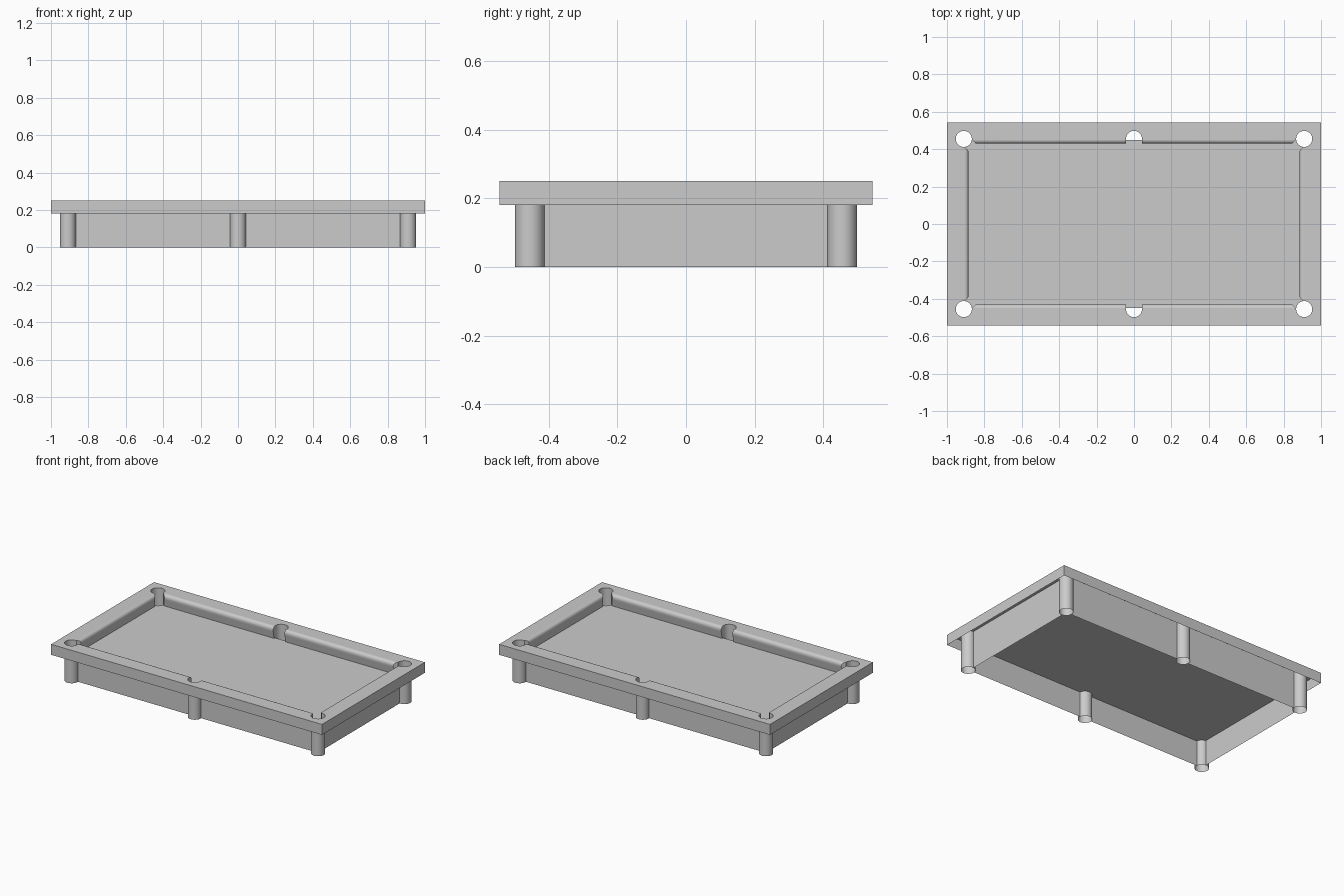
import bpy, bmesh
from math import sin, cos, asin, acos, degrees, radians

if "Cube" in bpy.data.objects:
    bpy.data.objects.remove(bpy.data.objects["Cube"])

HX, HY = 1.0, 0.543          # outer rail half size
IX, IY = 0.905, 0.45         # inner opening half size
PX, PY, R = 0.91, 0.455, 0.043   # pocket centres and radius
TOP, RAIL, BED = 0.25, 0.18, 0.17

def finish(name, bm, smooth=True):
    bmesh.ops.remove_doubles(bm, verts=bm.verts, dist=1e-5)
    me = bpy.data.meshes.new(name)
    bm.to_mesh(me)
    bm.free()
    ob = bpy.data.objects.new(name, me)
    bpy.context.collection.objects.link(ob)
    if smooth:
        bpy.ops.object.select_all(action='DESELECT')
        ob.select_set(True)
        bpy.context.view_layer.objects.active = ob
        bpy.ops.object.shade_smooth_by_angle(angle=radians(35))
    return ob

def arc(cx, cy, a0, a1, n):
    return [(cx + R * cos(radians(a0 + (a1 - a0) * i / n)),
             cy + R * sin(radians(a0 + (a1 - a0) * i / n))) for i in range(n + 1)]

# Pockets in counter-clockwise order: centre, arc start and end on the opening's edge
E = degrees(asin((PY - IY) / R))
POCKETS = [(PX, PY, -90 - E, 180 + E), (0, PY, -E, 180 + E),
           (-PX, PY, -E, 270 + E), (-PX, -PY, 90 - E, 360 + E),
           (0, -PY, 180 - E, 360 + E), (PX, -PY, 180 - E, 450 + E)]

def wall(bm, pts, z0, z1):
    lo = [bm.verts.new((x, y, z0)) for x, y in pts]
    hi = [bm.verts.new((x, y, z1)) for x, y in pts]
    n = len(pts)
    for i in range(n):
        j = (i + 1) % n
        bm.faces.new((lo[i], lo[j], hi[j], hi[i]))
    return hi

outline = [p for c in POCKETS for p in arc(*c, 28)]
outer = [(-HX, -HY), (HX, -HY), (HX, HY), (-HX, HY)]

# Rail top with pocket openings, plus its outer lip
bm = bmesh.new()
edges = []
for pts in (outer, outline):
    vs = [bm.verts.new((x, y, TOP)) for x, y in pts]
    edges += [bm.edges.new((vs[i], vs[(i + 1) % len(vs)])) for i in range(len(vs))]
bmesh.ops.triangle_fill(bm, edges=edges, use_beauty=True, normal=(0, 0, 1))
for f in bm.faces:
    f.normal_update()
    if f.normal.z < 0:
        f.normal_flip()
wall(bm, outer, RAIL, TOP)
finish("rail_frame", bm)

# Skirt panels and the outer half of every pocket leg
bm = bmesh.new()
wall(bm, outline, 0, TOP)
finish("skirt", bm)

# Inner half of the pocket legs below the bed
bm = bmesh.new()
for cx, cy, a0, a1 in POCKETS:
    pts = arc(cx, cy, a1, a0 + 360, 14)
    lo = [bm.verts.new((x, y, 0)) for x, y in pts]
    hi = [bm.verts.new((x, y, BED)) for x, y in pts]
    for i in range(len(pts) - 1):
        bm.faces.new((lo[i], lo[i + 1], hi[i + 1], hi[i]))
finish("pocket_legs", bm)

# Playing bed, cut away at the corner and back pockets
bm = bmesh.new()
pts = []
for k, (cx, cy, a0, a1) in enumerate(POCKETS):
    if k != 4:
        pts += arc(cx, cy, a0, a1 - 360, 14)
f = bm.faces.new([bm.verts.new((x, y, BED)) for x, y in pts])
bmesh.ops.triangulate(bm, faces=[f])
finish("bed", bm, False)

# Cushions: rounded nose profile (distance inward, height)
PROFILE = [(0, TOP), (0.006, 0.249), (0.012, 0.246), (0.016, 0.241), (0.019, 0.234),
           (0.02, 0.226), (0.018, 0.215), (0.01, BED)]

def cushion(name, t0, t1, m0, m1, place):
    """Sweep the profile from t0 to t1; m0 and m1 bevel the ends."""
    bm = bmesh.new()
    rows = []
    for d, z in PROFILE + [(0, BED)]:
        rows.append([bm.verts.new((*place(t, d), z))
                     for t in (t0 + m0 * d, t1 - m1 * d)])
    for a, b in zip(rows[:-2], rows[1:-1]):
        bm.faces.new((a[0], a[1], b[1], b[0]))
    for e in (0, 1):
        bm.faces.new([r[e] for r in rows])
    bmesh.ops.recalc_face_normals(bm, faces=bm.faces)
    finish(name, bm)

for sy, yn in ((-1, "front"), (1, "back")):
    for sx, xn in ((-1, "left"), (1, "right")):
        cushion(f"{yn}_{xn}_cushion", 0.042, PX - 0.043, 0, 1.1,
                lambda t, d, sx=sx, sy=sy: (sx * t, sy * (IY - d)))
for sx, xn in ((-1, "left"), (1, "right")):
    cushion(f"{xn}_cushion", -PY + 0.043, PY - 0.043, 1.1, 1.1,
            lambda t, d, sx=sx: (sx * (IX - d), t))
